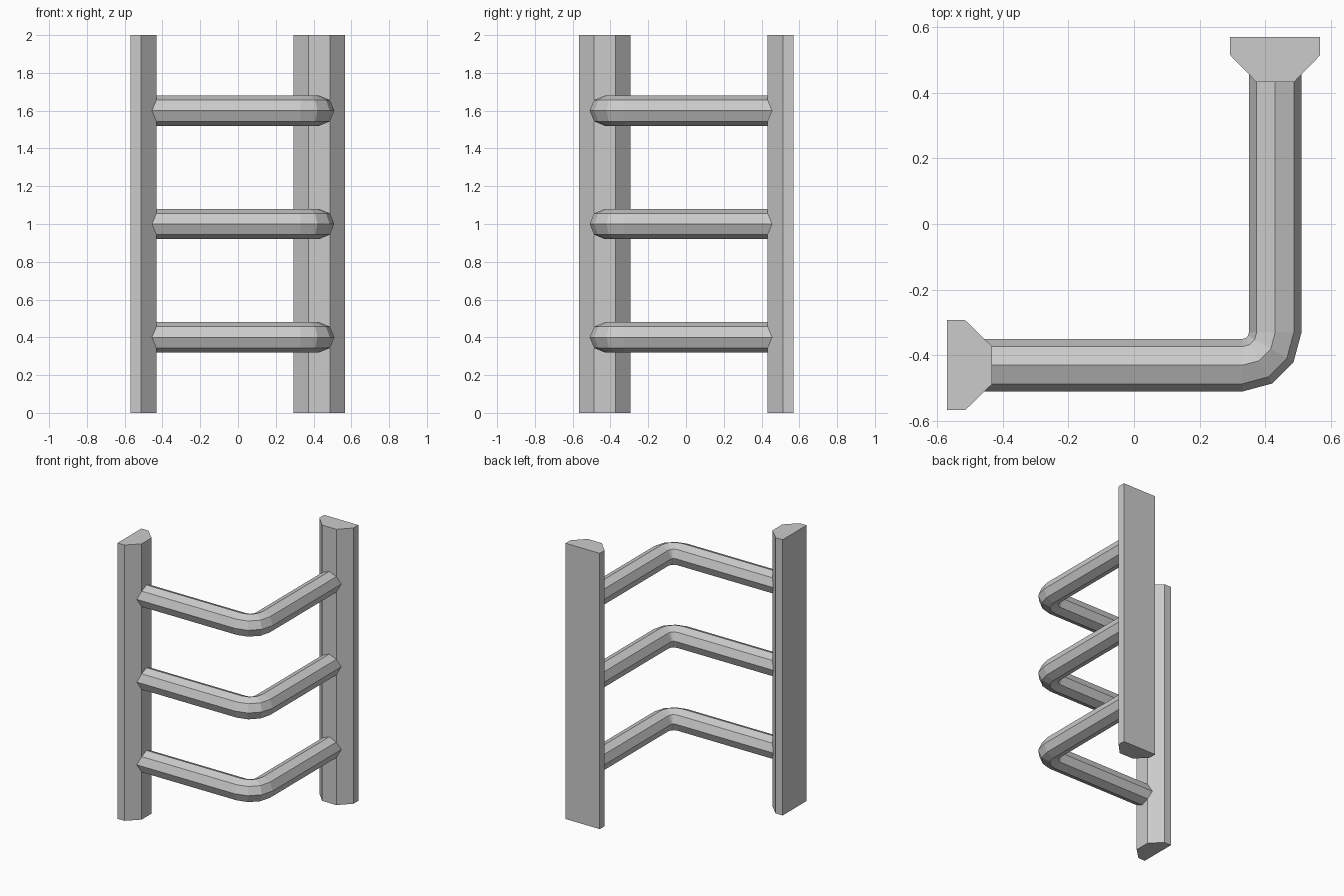
import bpy, bmesh, math
from mathutils import Vector

if "Cube" in bpy.data.objects:
    bpy.data.objects.remove(bpy.data.objects["Cube"])


def make_object(name, bm):
    bmesh.ops.recalc_face_normals(bm, faces=bm.faces)
    mesh = bpy.data.meshes.new(name)
    bm.to_mesh(mesh)
    bm.free()
    obj = bpy.data.objects.new(name, mesh)
    bpy.context.collection.objects.link(obj)
    return obj


def post(name, profile, height=2.0):
    bm = bmesh.new()
    face = bm.faces.new([bm.verts.new((x, y, 0)) for x, y in profile])
    top = bmesh.ops.extrude_face_region(bm, geom=[face], use_keep_orig=True)
    verts = [v for v in top["geom"] if isinstance(v, bmesh.types.BMVert)]
    bmesh.ops.translate(bm, verts=verts, vec=(0, 0, height))
    return make_object(name, bm)


def rung(name, z, radius=0.08, sides=8):
    # path stations: (centre, outward direction), with a three-step corner bend
    stations = [(Vector((-0.5, -0.43, z)), Vector((0, -1, 0)))]
    for i in range(4):
        a = math.radians(30 * i)
        out = Vector((math.sin(a), -math.cos(a), 0))
        stations.append((Vector((0.33, -0.33, z)) + out * 0.10, out))
    stations.append((Vector((0.43, 0.5, z)), Vector((1, 0, 0))))
    bm = bmesh.new()
    rings = []
    for centre, out in stations:
        ring = []
        for k in range(sides):
            t = 2 * math.pi * k / sides
            offset = out * math.cos(t) + Vector((0, 0, math.sin(t)))
            ring.append(bm.verts.new(centre + offset * radius))
        rings.append(ring)
    for a, b in zip(rings, rings[1:]):
        for k in range(sides):
            n = (k + 1) % sides
            bm.faces.new((a[k], a[n], b[n], b[k]))
    bm.faces.new(rings[0])
    bm.faces.new(rings[-1])
    return make_object(name, bm)


# Upright posts, mirrored across the diagonal
profile = [(-0.57, -0.567), (-0.57, -0.293), (-0.514, -0.293),
           (-0.432, -0.373), (-0.432, -0.487), (-0.514, -0.567)]
post("left_post", profile)
post("back_post", [(-y, -x) for x, y in profile])

# Bent octagonal rungs
for name, z in (("lower_rung", 0.4), ("middle_rung", 1.0), ("upper_rung", 1.6)):
    rung(name, z)
